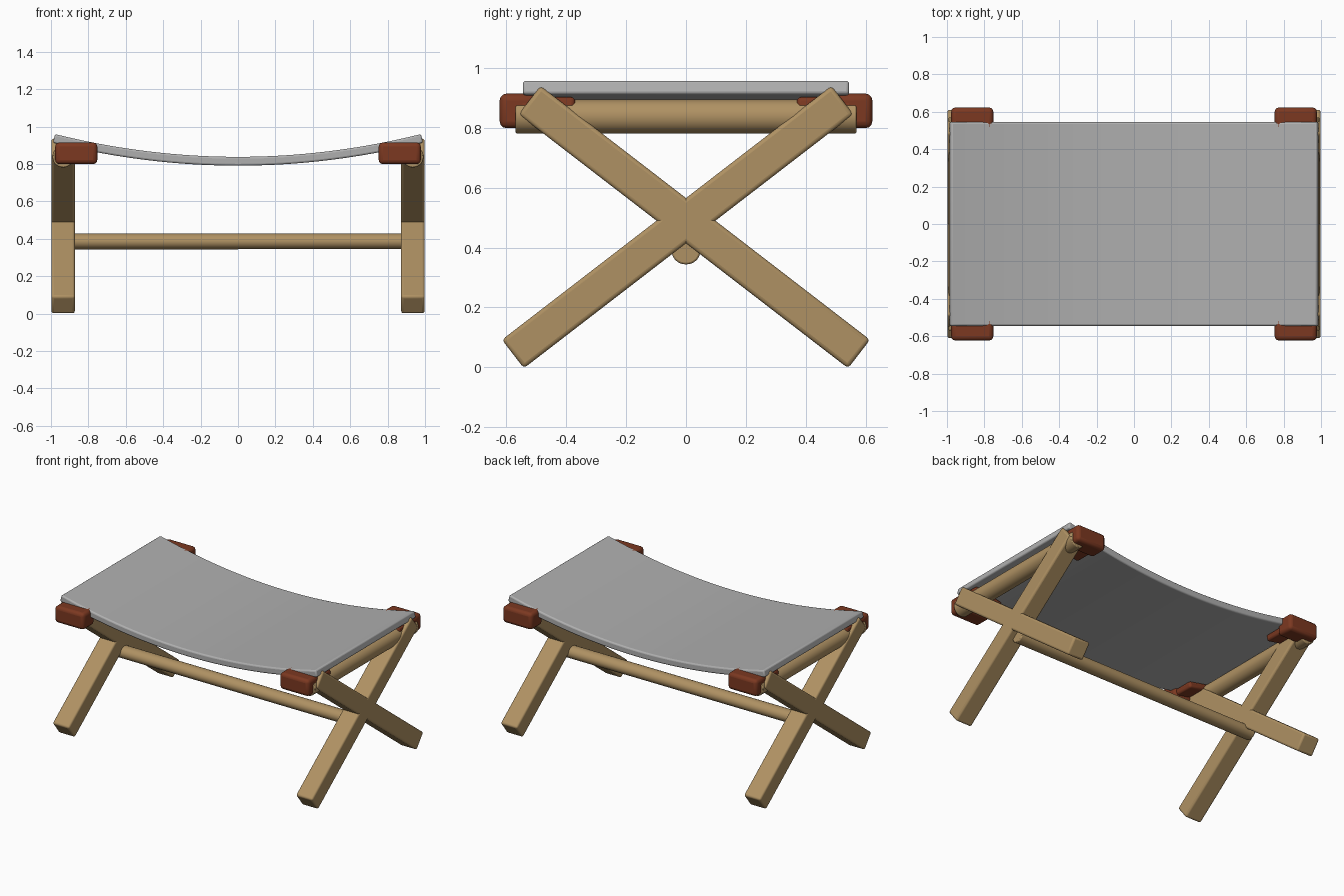
import bpy, bmesh, math
from mathutils import Matrix, Vector

if "Cube" in bpy.data.objects:
    bpy.data.objects.remove(bpy.data.objects["Cube"])


def material(name, colour):
    m = bpy.data.materials.new(name)
    m.use_nodes = True
    m.diffuse_color = (*colour, 1)
    m.node_tree.nodes["Principled BSDF"].inputs["Base Color"].default_value = (*colour, 1)
    return m


wood = material("warm_wood", (0.43, 0.285, 0.125))
fabric = material("grey_fabric", (0.43, 0.43, 0.43))
leather = material("brown_leather", (0.20, 0.04, 0.015))


def finish(name, bm, mat, bevel=0, segments=3):
    bmesh.ops.recalc_face_normals(bm, faces=bm.faces)
    mesh = bpy.data.meshes.new(name)
    bm.to_mesh(mesh)
    bm.free()
    mesh.materials.append(mat)
    ob = bpy.data.objects.new(name, mesh)
    bpy.context.collection.objects.link(ob)
    if bevel:
        mod = ob.modifiers.new("Bevel", "BEVEL")
        mod.width, mod.segments = bevel, segments
        mod.limit_method, mod.angle_limit = "ANGLE", math.radians(40)
    bpy.ops.object.select_all(action="DESELECT")
    ob.select_set(True)
    bpy.context.view_layer.objects.active = ob
    bpy.ops.object.shade_smooth_by_angle(angle=math.radians(35))
    return ob


def box(name, centre, size, mat, bevel, angle=0, axis="X"):
    bm = bmesh.new()
    place = Matrix.Translation(centre) @ Matrix.Rotation(angle, 4, axis)
    bmesh.ops.create_cube(bm, size=1, matrix=place @ Matrix.Diagonal((*size, 1)))
    return finish(name, bm, mat, bevel)


def rod(name, centre, length, radii, axis, mat):
    bm = bmesh.new()
    turn = Matrix.Rotation(math.pi / 2, 4, "Y" if axis == "X" else "X")
    shape = Matrix.Diagonal((radii[0], radii[1], length, 1))
    bmesh.ops.create_cone(bm, cap_ends=True, segments=32, radius1=1, radius2=1, depth=1,
                          matrix=Matrix.Translation(centre) @ turn @ shape)
    return finish(name, bm, mat, 0.006, 2)


# Crossed legs, side rails and leather corners
tilt = math.radians(37.6)
for side, sx in (("left", 1), ("right", -1)):
    for end, sy in (("front", -1), ("back", 1)):
        along = Vector((0, sy * math.cos(tilt), -math.sin(tilt)))
        centre = Vector((sx * 0.935, 0, 0.49)) + along * 0.035
        box(f"{end}_{side}_leg", centre, (0.126, 1.39, 0.12), wood, 0.013, -sy * tilt)
        box(f"{end}_{side}_corner_cap", (sx * 0.865, sy * 0.56, 0.857),
            (0.225, 0.125, 0.115), leather, 0.022)
        box(f"{end}_{side}_corner_flap", (sx * 0.872, sy * 0.465, 0.863),
            (0.215, 0.19, 0.045), leather, 0.015, -sx * 0.2, "Y")
    rod(f"{side}_rail", (sx * 0.935, 0, 0.838), 1.14, (0.057, 0.057), "Y", wood)

# Stretcher between the leg crossings
rod("stretcher", (0, 0, 0.386), 1.9, (0.042, 0.047), "X", wood)

# Sagging seat: a curved strip with constant thickness
bm = bmesh.new()
steps, thick, half_width = 32, 0.047, 0.545
top, bottom = [], []
for i in range(steps + 1):
    x = 0.978 * (2 * i / steps - 1)
    point = Vector((x, -half_width, 0.838 + 0.127 * x * x))
    normal = Vector((-0.254 * x, 0, 1)).normalized()
    top.append(bm.verts.new(point))
    bottom.append(bm.verts.new(point - normal * thick))
strip = [bm.faces.new((top[i], top[i + 1], bottom[i + 1], bottom[i])) for i in range(steps)]
out = bmesh.ops.extrude_face_region(bm, geom=strip, use_keep_orig=True)
bmesh.ops.translate(bm, vec=(0, 2 * half_width, 0),
                    verts=[g for g in out["geom"] if isinstance(g, bmesh.types.BMVert)])
finish("seat", bm, fabric, 0.01)
